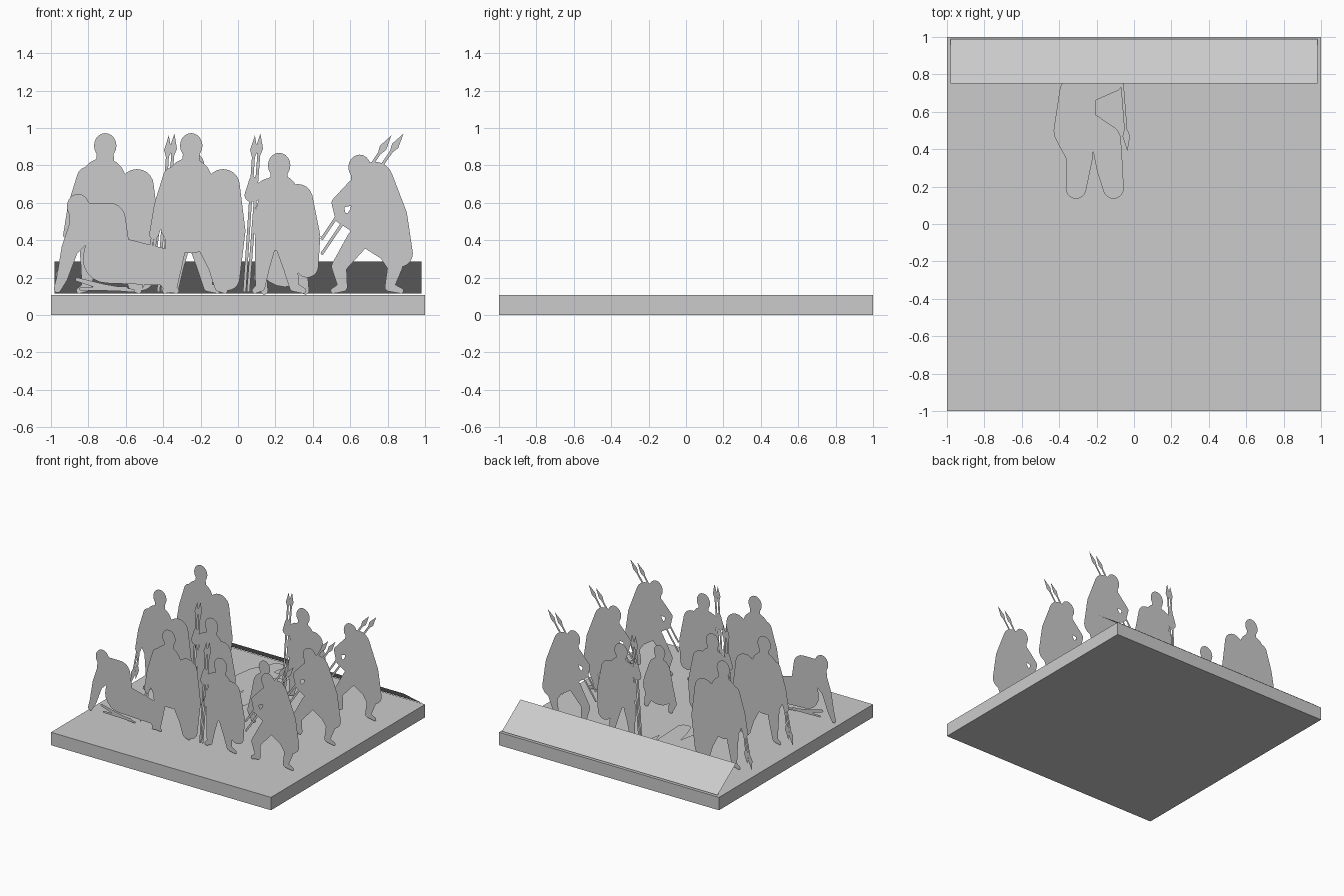
import bpy, bmesh, math
from mathutils import Vector
from mathutils.geometry import convex_hull_2d, delaunay_2d_cdt

cube = bpy.data.objects.get("Cube")
if cube:
    bpy.data.objects.remove(cube, do_unlink=True)

GREY = (0.6, 0.6, 0.6, 1)
stone = bpy.data.materials.new("plain grey")
stone.use_nodes = True
stone.diffuse_color = GREY
stone.node_tree.nodes["Principled BSDF"].inputs["Base Color"].default_value = GREY

GROUND = 0.13


def circle(x, z, radius, stretch=1, sides=20):
    """Round outline, optionally stretched in height."""
    return [Vector((x + radius * math.cos(math.tau * i / sides),
                    z + radius * stretch * math.sin(math.tau * i / sides))) for i in range(sides)]


def hull(points):
    """Convex outline, wound counter-clockwise."""
    outline = [points[i] for i in convex_hull_2d(points)]
    area = sum(p.cross(q) for p, q in zip(outline, outline[1:] + outline[:1]))
    return outline if area > 0 else outline[::-1]


def limb(*joints):
    """Chain of tapered pieces through (x, height, radius) joints."""
    return [hull(circle(*a) + circle(*b)) for a, b in zip(joints, joints[1:])]


def leg(hip, knee, ankle, toe):
    """Bent leg standing on the ground, given sideways positions only."""
    return limb((hip, 0.4, 0.06), (knee, 0.26, 0.04), (ankle, 0.15, 0.025), (toe, GROUND, 0.015))


def head(x, z, size=0.06):
    """Helmeted head with its neck."""
    neck = limb((x, z, size * 0.7), (x, z - size * 1.5, size * 0.8))
    return [circle(x, z, size, stretch=1.12)] + neck


def spear(tip, end):
    """Thin shaft with a leaf-shaped point."""
    tip, end = Vector(tip), Vector(end)
    along = (end - tip).normalized()
    side = Vector((-along.y, along.x)) * 0.02
    neck = tip + along * 0.08
    blade = hull([tip, neck + side, neck - side, neck + along * 0.06])
    return [blade] + limb((*neck, 0.008), (*end, 0.008))


def cutout(name, outlines):
    """Joins overlapping outlines into one flat upright sheet facing front."""
    verts, faces = [], []
    for outline in outlines:
        faces.append(list(range(len(verts), len(verts) + len(outline))))
        verts += outline
    points, _, triangles, _, _, sources = delaunay_2d_cdt(verts, [], faces, 0, 1e-5)
    bm = bmesh.new()
    corners = [bm.verts.new((p.x, 0, p.y)) for p in points]
    for triangle, source in zip(triangles, sources):
        if source:
            bm.faces.new([corners[i] for i in triangle])
    loose = [v for v in bm.verts if not v.link_faces]
    bmesh.ops.delete(bm, geom=loose, context='VERTS')
    bmesh.ops.dissolve_limit(bm, angle_limit=0.01, verts=bm.verts[:], edges=bm.edges[:])
    mesh = bpy.data.meshes.new(name)
    bm.to_mesh(mesh)
    bm.free()
    mesh.materials.append(stone)
    return mesh


def place(name, mesh, location, tilt=0):
    """Stands a sheet on the base, or lays it down with a tilt."""
    obj = bpy.data.objects.new(name, mesh)
    obj.location = location
    obj.rotation_euler.x = tilt
    bpy.context.collection.objects.link(obj)


# Square base
bpy.ops.mesh.primitive_cube_add(size=1, location=(0, 0, 0.053))
base = bpy.context.object
base.name = "base_slab"
base.scale = (2, 2, 0.106)
base.data.materials.append(stone)

# Sloping panel along the back edge
panel = bpy.data.meshes.new("back_panel")
low, high = (0.99, 0.115), (0.75, 0.285)
panel.from_pydata([(-0.98, *high), (0.98, *high), (0.98, *low), (-0.98, *low)], [], [(0, 1, 2, 3)])
panel.materials.append(stone)
place("back_panel", panel, (0, 0, 0))

# Tall warrior: cloak, long shield, lowered arm with two spears
tall_warrior = (
    head(0, 0.905)
    + limb((-0.01, 0.72, 0.12), (0, 0.5, 0.17))
    + limb((0.17, 0.69, 0.09), (0.2, 0.45, 0.09), (0.19, 0.2, 0.07))
    + limb((-0.1, 0.74, 0.05), (-0.16, 0.58, 0.04), (-0.2, 0.43, 0.025))
    + leg(-0.08, -0.09, -0.1, -0.14)
    + leg(0.08, 0.13, 0.15, 0.18)
    + spear((-0.26, 0.14), (-0.19, 0.5))
    + spear((-0.22, 0.18), (-0.18, 0.5)))

# Guard: raised hand on two upright spears, shield on the other side
spear_guard = (
    head(0, 0.8)
    + limb((0, 0.65, 0.1), (0, 0.48, 0.14))
    + limb((0.1, 0.62, 0.08), (0.13, 0.42, 0.09), (0.15, 0.26, 0.06))
    + limb((-0.06, 0.68, 0.05), (-0.15, 0.64, 0.035), (-0.14, 0.72, 0.02))
    + leg(-0.07, -0.09, -0.1, -0.13)
    + leg(0.03, 0.06, 0.08, 0.13)
    + spear((-0.1, 0.97), (-0.165, GROUND))
    + spear((-0.13, 0.96), (-0.185, GROUND)))

# Crouching fighter: hunched under a large shield, spears held slantwise
crouching_fighter = (
    head(0, 0.79)
    + limb((0.08, 0.72, 0.1), (0.1, 0.5, 0.16), (0.21, 0.33, 0.075))
    + limb((-0.01, 0.66, 0.07), (-0.12, 0.6, 0.03), (-0.1, 0.52, 0.03), (0, 0.48, 0.05))
    + leg(-0.01, -0.11, -0.09, -0.14)
    + leg(0.12, 0.19, 0.16, 0.22)
    + spear((0.235, 0.97), (-0.2, 0.33))
    + spear((0.17, 0.96), (-0.2, 0.41)))

# Wounded man sitting propped on one arm beside dropped weapons
sitting_man = (
    head(-0.855, 0.58)
    + limb((-0.8, 0.52, 0.08), (-0.69, 0.51, 0.09), (-0.7, 0.3, 0.13), (-0.42, 0.26, 0.1))
    + limb((-0.82, 0.48, 0.08), (-0.9, 0.35, 0.045), (-0.94, 0.2, 0.03), (-0.965, 0.14, 0.02))
    + limb((-0.4, 0.24, 0.06), (-0.37, 0.15, 0.03), (-0.33, GROUND, 0.015))
    + limb((-0.86, 0.19, 0.01), (-0.72, 0.15, 0.016), (-0.56, GROUND, 0.008))
    + limb((-0.84, 0.14, 0.008), (-0.6, 0.14, 0.012)))

# Kneeling man in the middle of the group
kneeling_man = (
    head(0, 0.585, size=0.052)
    + limb((0, 0.44, 0.1), (0.01, 0.29, 0.14))
    + limb((-0.08, 0.3, 0.05), (-0.12, 0.2, 0.035), (-0.1, GROUND, 0.02))
    + limb((0.08, 0.25, 0.05), (0.12, GROUND, 0.02)))

# Fallen man: drawn upright, then laid flat with shield and spear
fallen_man = (
    head(-0.26, 0.86)
    + limb((-0.3, 0.7, 0.1), (-0.32, 0.5, 0.11), (-0.29, 0.36, 0.07), (-0.31, 0.19, 0.055))
    + limb((-0.24, 0.5, 0.09), (-0.15, 0.45, 0.08), (-0.13, 0.3, 0.07), (-0.11, 0.19, 0.055))
    + limb((-0.22, 0.72, 0.06), (-0.1, 0.74, 0.03), (-0.06, 0.78, 0.02))
    + spear((-0.035, 0.39), (-0.075, 0.9)))

# Arrange the figures in three ranks
BACK, MIDDLE, FRONT = 0.53, 0, -0.54
squads = {
    "tall_warrior": (tall_warrior, [(-0.71, BACK), (-0.71, MIDDLE), (-0.25, FRONT)]),
    "spear_guard": (spear_guard, [(0.22, BACK), (-0.24, MIDDLE), (0.22, FRONT)]),
    "crouching_fighter": (crouching_fighter, [(0.65, rank) for rank in (BACK, MIDDLE, FRONT)]),
    "sitting_man": (sitting_man, [(0, FRONT)]),
    "kneeling_man": (kneeling_man, [(0.24, MIDDLE)]),
}
for name, (outlines, spots) in squads.items():
    sheet = cutout(name, outlines)
    for number, (x, y) in enumerate(spots, start=1):
        place(f"{name}_{number}", sheet, (x, y, 0))
place("fallen_man", cutout("fallen_man", fallen_man), (0, 0, GROUND), tilt=-math.pi / 2)
